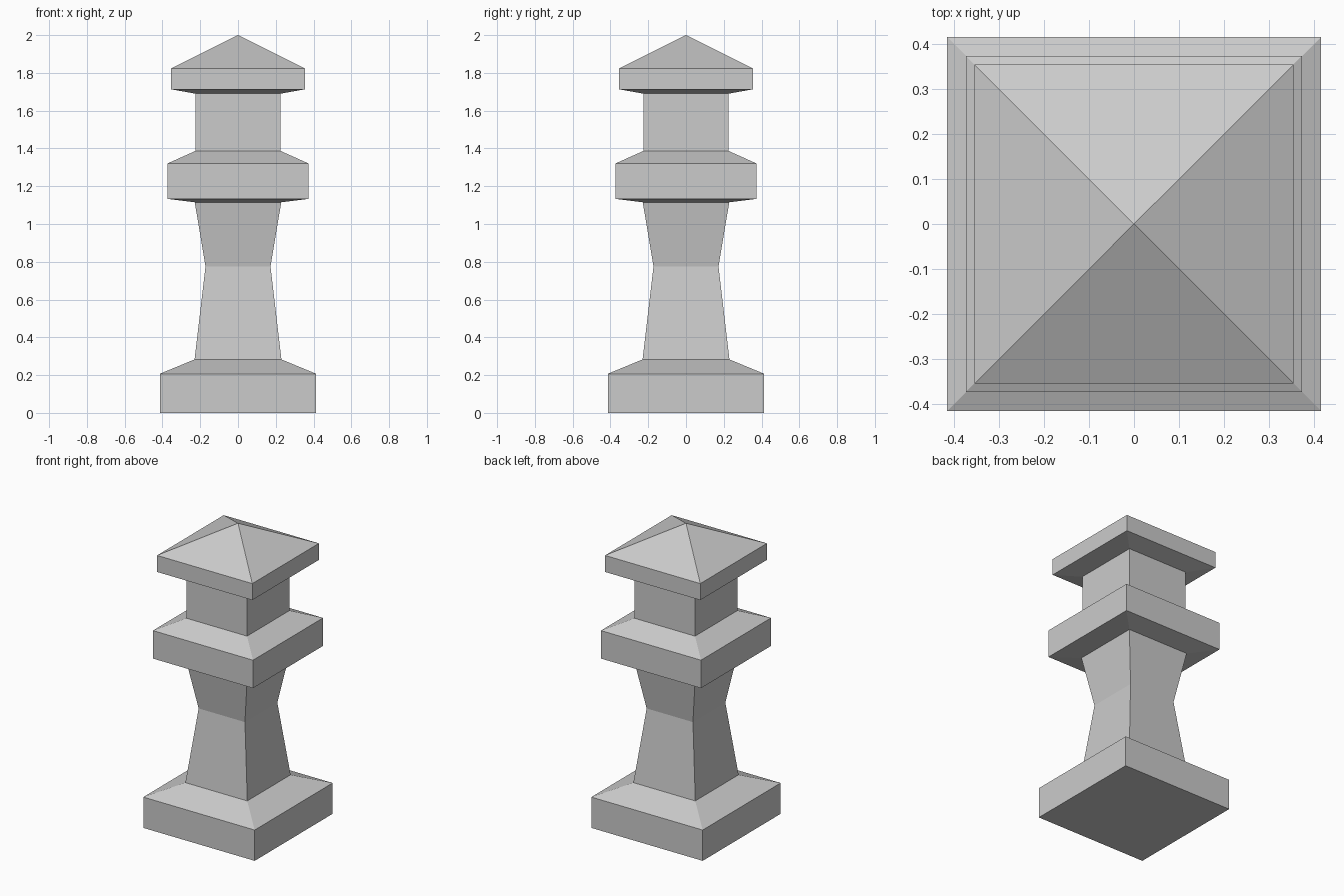
import bpy
import bmesh

if "Cube" in bpy.data.objects:
    bpy.data.objects.remove(bpy.data.objects["Cube"])

CORNERS = [(-1, -1), (1, -1), (1, 1), (-1, 1)]


def square_loft(name, sections, close_bottom=False):
    """Stack square rings of (half width, height); a zero width makes an apex."""
    bm = bmesh.new()
    rings = []
    for half, z in sections:
        if half == 0:
            rings.append([bm.verts.new((0, 0, z))] * 4)
        else:
            rings.append([bm.verts.new((x * half, y * half, z)) for x, y in CORNERS])
    for low, high in zip(rings, rings[1:]):
        for i in range(4):
            j = (i + 1) % 4
            loop = [low[i], low[j], high[j], high[i]]
            bm.faces.new(list(dict.fromkeys(loop)))
    if close_bottom:
        bm.faces.new(rings[0][::-1])
    mesh = bpy.data.meshes.new(name)
    bm.to_mesh(mesh)
    bm.free()
    obj = bpy.data.objects.new(name, mesh)
    bpy.context.collection.objects.link(obj)
    return obj


# Plinth with sloped shoulders
square_loft("base", [(0.414, 0), (0.414, 0.207), (0.23, 0.283)], close_bottom=True)
# Waisted shaft
square_loft("shaft", [(0.23, 0.283), (0.172, 0.775), (0.229, 1.115)])
# Wide middle collar, sloped above and slightly below
square_loft("collar", [(0.229, 1.115), (0.372, 1.133), (0.372, 1.321), (0.225, 1.387)])
# Straight neck
square_loft("neck", [(0.225, 1.387), (0.225, 1.69)])
# Pyramid cap with overhanging eaves
square_loft("cap", [(0.225, 1.69), (0.354, 1.713), (0.354, 1.824), (0, 2.0)])
